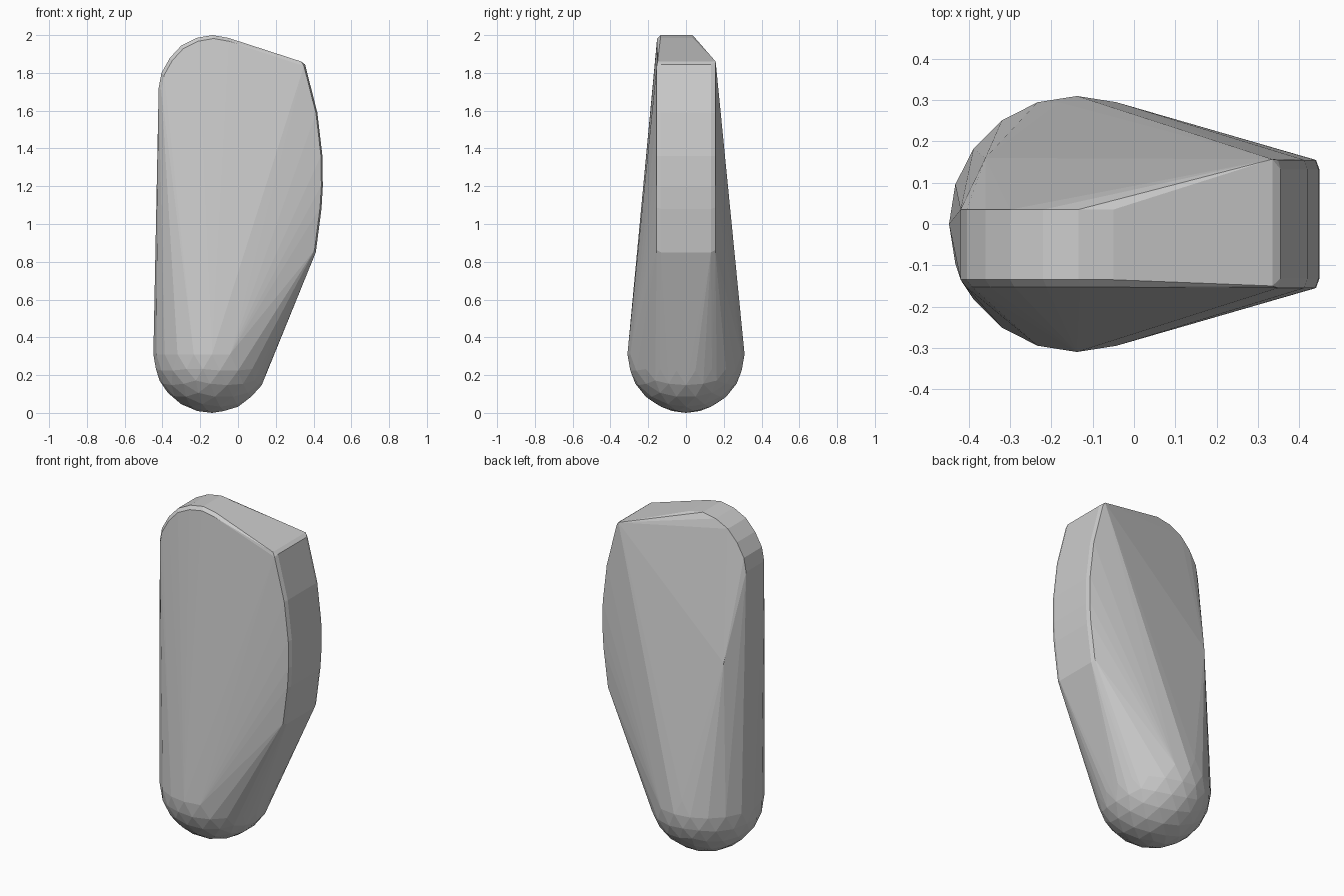
import bpy, bmesh
from mathutils import Vector

if "Cube" in bpy.data.objects:
    bpy.data.objects.remove(bpy.data.objects["Cube"])

bm = bmesh.new()

# Rounded foot: a faceted ball whose upper half is swallowed by the hull
bmesh.ops.create_icosphere(bm, subdivisions=3, radius=0.31)
bmesh.ops.translate(bm, verts=bm.verts[:], vec=(-0.138, 0, 0.31))

# Upper plate outlines in x, z: rounded left shoulder and bowed right edge
shoulder = [(-0.42, 1.72), (-0.405, 1.80), (-0.36, 1.88), (-0.30, 1.945),
            (-0.22, 1.985), (-0.135, 2.0), (-0.05, 1.985)]
bow = [(0.355, 1.845), (0.42, 1.59), (0.447, 1.36), (0.449, 1.20),
       (0.442, 1.08), (0.412, 0.85)]


def inset(x, z, k=0.97):
    return 0.05 + (x - 0.05) * k, 1.4 + (z - 1.4) * k


# Shoulder: small front chamfer, thin at the back
for x, z in shoulder:
    ix, iz = inset(x, z)
    bm.verts.new((x, -0.135, z))
    bm.verts.new((ix, -0.153, iz))
    bm.verts.new((x, 0.035, z))

# Bowed side: chamfered on both faces
for x, z in bow:
    ix, iz = inset(x, z, 0.98)
    for s in (-1, 1):
        bm.verts.new((x, s * 0.132, z))
        bm.verts.new((ix, s * 0.155, iz))

# Sharp upper right corner and the bump low on the back left
bm.verts.new((0.335, -0.15, 1.86))
bm.verts.new((0.335, 0.157, 1.86))
bm.verts.new((-0.36, 0.16, 1.21))

# Wrap everything in one convex skin
pts = [v.co.copy() for v in bm.verts]
bm.free()
bm = bmesh.new()
for p in pts:
    bm.verts.new(p)
res = bmesh.ops.convex_hull(bm, input=bm.verts[:])
bmesh.ops.delete(bm, geom=[v for v in bm.verts if not v.link_faces], context='VERTS')
bmesh.ops.recalc_face_normals(bm, faces=bm.faces[:])

mesh = bpy.data.meshes.new("tapered_hull")
bm.to_mesh(mesh)
bm.free()
obj = bpy.data.objects.new("tapered_hull", mesh)
bpy.context.collection.objects.link(obj)
